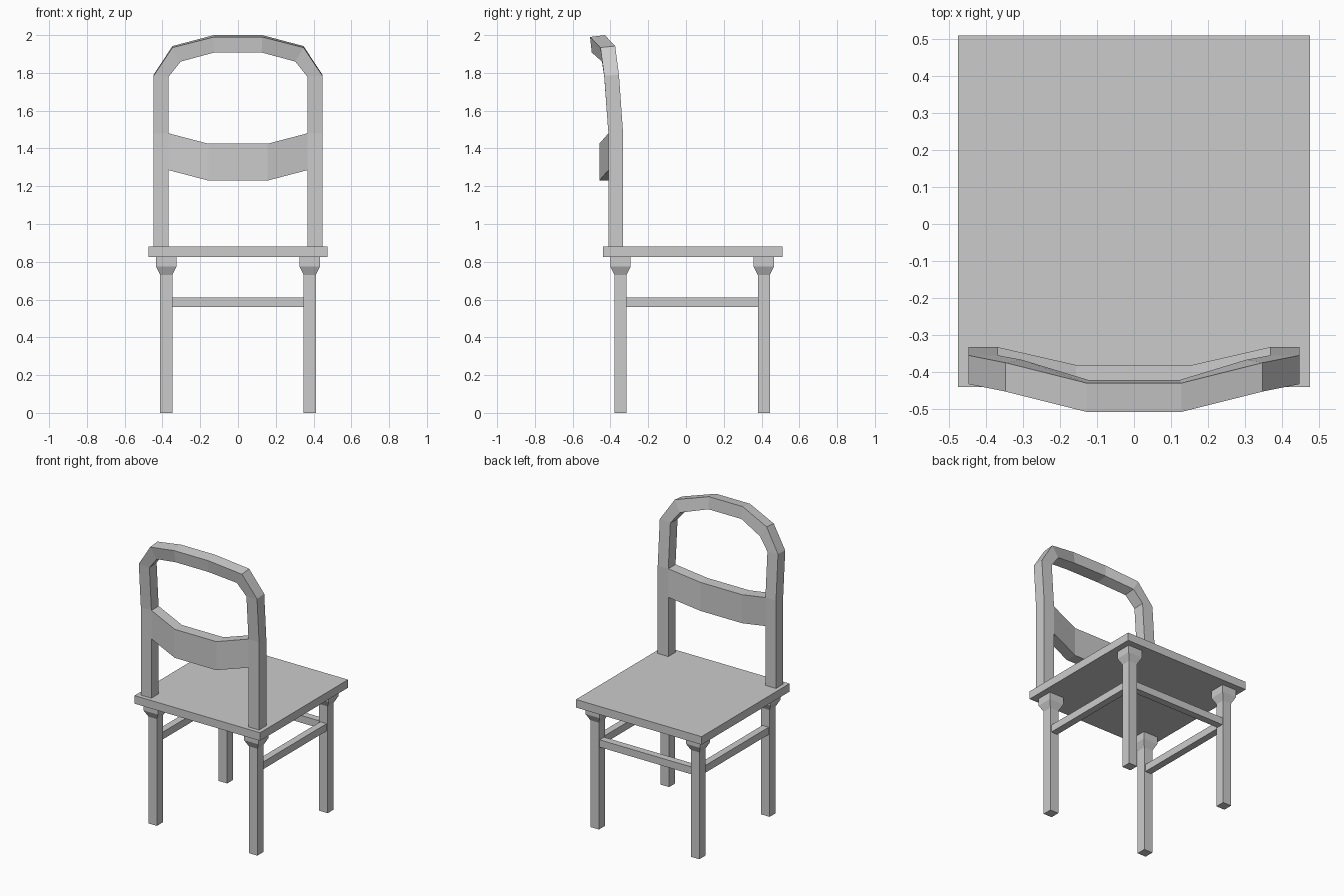
import bpy, bmesh

if "Cube" in bpy.data.objects:
    bpy.data.objects.remove(bpy.data.objects["Cube"])


def loft(name, rings):
    """Skin a run of four-point rings and cap both ends."""
    bm = bmesh.new()
    loops = [[bm.verts.new(p) for p in ring] for ring in rings]
    for a, b in zip(loops, loops[1:]):
        for i in range(4):
            j = (i + 1) % 4
            bm.faces.new((a[i], a[j], b[j], b[i]))
    bm.faces.new(loops[0])
    bm.faces.new(loops[-1])
    bmesh.ops.recalc_face_normals(bm, faces=bm.faces)
    mesh = bpy.data.meshes.new(name)
    bm.to_mesh(mesh)
    bm.free()
    obj = bpy.data.objects.new(name, mesh)
    bpy.context.collection.objects.link(obj)
    return obj


def rect(x0, x1, y0, y1, z):
    return [(x0, y0, z), (x1, y0, z), (x1, y1, z), (x0, y1, z)]


def box(name, x0, x1, y0, y1, z0, z1):
    return loft(name, [rect(x0, x1, y0, y1, z) for z in (z0, z1)])


def mirrored(rings):
    """Continue a half run of rings across x = 0."""
    return rings + [[(-x, y, z) for x, y, z in r] for r in reversed(rings)]


# Seat
box("seat", -0.475, 0.475, -0.44, 0.51, 0.825, 0.88)

# Legs with flared tops
LX, LY = 0.38, {"front": -0.347, "back": 0.412}
LEG = 0.032
for side, sx in (("left", -LX), ("right", LX)):
    for end, y in LY.items():
        profile = [(LEG, 0), (LEG, 0.73), (0.054, 0.775), (0.054, 0.825)]
        loft(f"{end}_{side}_leg",
             [rect(sx - h, sx + h, y - h, y + h, z) for h, z in profile])

    # Side stretchers
    box(f"{side}_stretcher", sx - 0.024, sx + 0.024,
        LY["front"] + LEG, LY["back"] - LEG, 0.56, 0.61)

# Stretcher on the +y side only
box("back_stretcher", -LX + LEG, LX - LEG,
    LY["back"] - 0.024, LY["back"] + 0.024, 0.56, 0.61)

# Arched back frame: outer point, inner point, drop of the rear edge
path = [
    ((0.447, -0.333, 0.88), (0.367, -0.333, 0.88), 0),
    ((0.447, -0.333, 1.285), (0.367, -0.333, 1.285), 0),
    ((0.447, -0.333, 1.48), (0.367, -0.333, 1.48), 0),
    ((0.447, -0.355, 1.79), (0.367, -0.355, 1.785), 0.005),
    ((0.347, -0.375, 1.942), (0.303, -0.367, 1.868), 0.008),
    ((0.128, -0.43, 2.0), (0.125, -0.421, 1.918), 0.01),
]
DEPTH = 0.078
half = [[o, i, (i[0], i[1] - DEPTH, i[2] - d), (o[0], o[1] - DEPTH, o[2] - d)]
        for o, i, d in path]
loft("back_frame", mirrored(half))

# Curved back slat
slat = [[(x, y, z), (x, y, z + 0.195), (x, y - DEPTH, z + 0.195), (x, y - DEPTH, z)]
        for x, y, z in ((0.367, -0.333, 1.285), (0.157, -0.381, 1.23))]
loft("back_slat", mirrored(slat))
